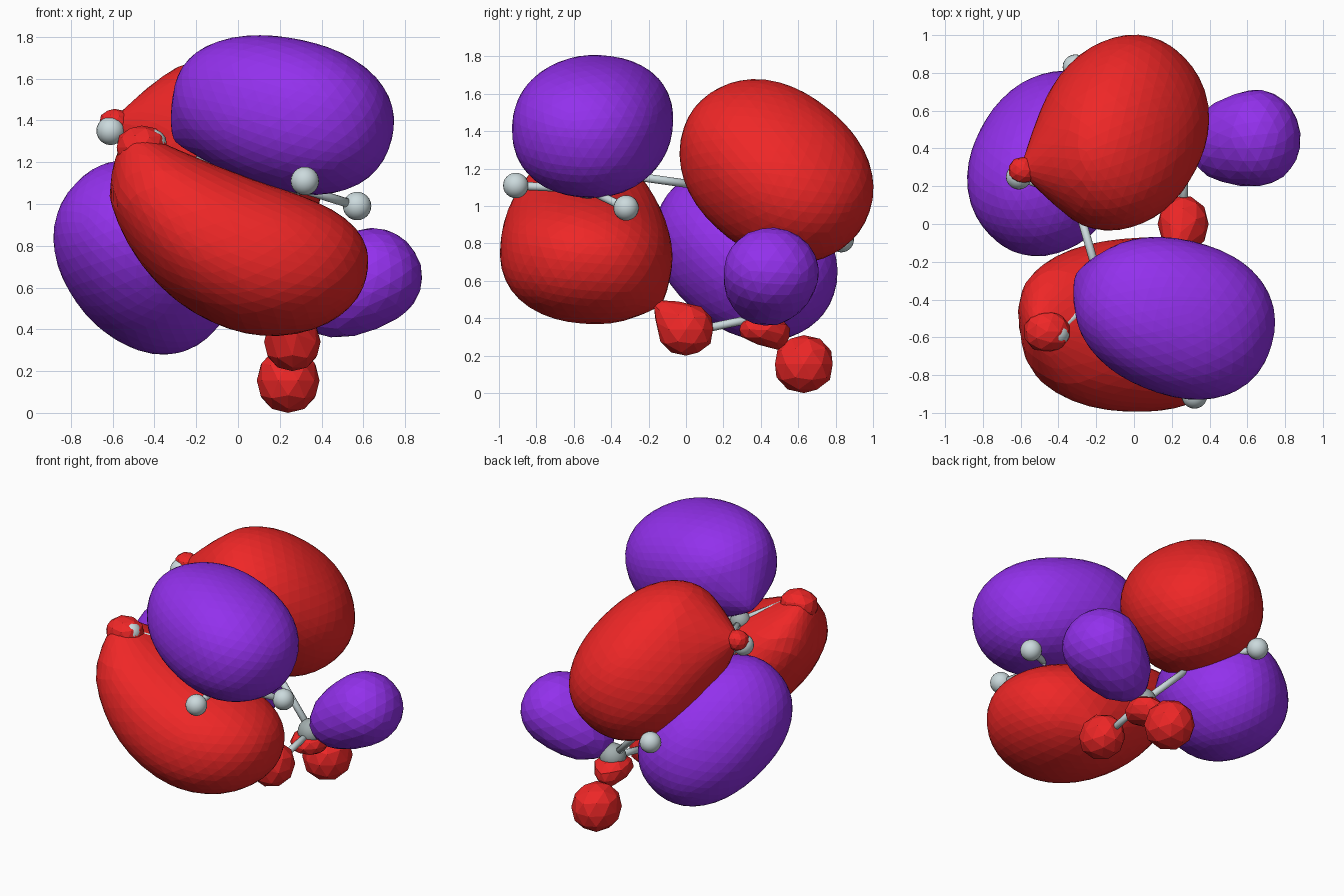
import bpy, bmesh
from mathutils import Vector as V

if "Cube" in bpy.data.objects:
    bpy.data.objects.remove(bpy.data.objects["Cube"])


def material(name, rgb):
    m = bpy.data.materials.new(name)
    m.diffuse_color = (*rgb, 1)
    m.use_nodes = True
    m.node_tree.nodes["Principled BSDF"].inputs["Base Color"].default_value = m.diffuse_color
    return m


RED = material("red", (0.86, 0.02, 0.02))
PURPLE = material("purple", (0.29, 0.03, 0.84))
PALE = material("pale", (0.60, 0.70, 0.72))
GREY = material("grey", (0.36, 0.42, 0.42))


def finish(name, bm, mat, smooth=False):
    for f in bm.faces:
        f.smooth = smooth
    me = bpy.data.meshes.new(name)
    bm.to_mesh(me)
    bm.free()
    me.materials.append(mat)
    ob = bpy.data.objects.new(name, me)
    bpy.context.collection.objects.link(ob)
    return ob


# Lobe: a slightly boxy ellipsoid with a long axis and a normal, optionally
# bent, tapered and drawn out into horns (target, reach, strength)
def lobe(name, mat, centre, axis, normal, size, down=None, back=None,
         bend=0.0, taper=0.0, horns=(), detail=4, power=2.2):
    L, N = V(axis).normalized(), V(normal).normalized()
    T = N.cross(L).normalized()
    a, b, c = size
    bm = bmesh.new()
    bmesh.ops.create_icosphere(bm, subdivisions=detail, radius=1)
    for v in bm.verts:
        u, t, w = v.co / sum(abs(k) ** power for k in v.co) ** (1 / power)
        width = 1 + taper * u
        up = c if w > 0 else (down or c)
        along = a if u > 0 else (back or a)
        p = V(centre) + L * (u * along) + T * (t * b * width)
        p += N * (w * up * width + bend * u * u * (1 - 0.3 * u))
        for target, reach, strength in horns:
            d = (p - V(target)).length
            k = min(0.9, max(0, 1 - d / reach) * strength)
            p = p.lerp(V(target), k)
        v.co = p
    return finish(name, bm, mat)


def ball(name, at, r, mat):
    bm = bmesh.new()
    bmesh.ops.create_uvsphere(bm, u_segments=20, v_segments=12, radius=r)
    bmesh.ops.translate(bm, verts=bm.verts, vec=V(at))
    finish(name, bm, mat, True)


def rod(name, p, q):
    p, q = V(p), V(q)
    bm = bmesh.new()
    bmesh.ops.create_cone(bm, cap_ends=True, segments=12, radius1=0.022,
                          radius2=0.022, depth=(q - p).length)
    rot = (q - p).to_track_quat('Z', 'Y')
    for v in bm.verts:
        v.co = rot @ v.co + (p + q) / 2
    finish(name, bm, PALE, True)


# Skeleton: carbon chain and hydrogens
carbons = [(0.25, -0.53, 1.09), (-0.17, -0.35, 1.17), (-0.31, 0.14, 1.10),
           (-0.13, 0.48, 0.82), (0.27, 0.41, 0.41)]
hydrogens = [(0, (0.32, -0.91, 1.11)), (0, (0.57, -0.32, 0.99)),
             (1, (-0.41, -0.58, 1.29)), (2, (-0.61, 0.25, 1.35)),
             (3, (-0.31, 0.83, 0.82)), (4, (0.26, 0.03, 0.33)),
             (4, (0.24, 0.62, 0.16)), (4, (0.61, 0.46, 0.60))]
for i, c in enumerate(carbons):
    ball(f"carbon_{i + 1}", c, 0.085 if i == 4 else 0.065, GREY)
    if i:
        rod(f"chain_bond_{i}", carbons[i - 1], c)
for i, (c, h) in enumerate(hydrogens):
    ball(f"hydrogen_{i + 1}", h, 0.068, PALE)
    rod(f"hydrogen_bond_{i + 1}", carbons[c], h)

# Front pair of lobes, above and below the first double bond
N1 = (0.24, 0.095, 0.966)
lobe("front_upper_lobe", PURPLE, (0.215, -0.49, 1.44), (0.92, -0.29, -0.22),
     (0.24, 0.05, 0.966), (0.54, 0.41, 0.355), down=0.37, taper=0.06,
     horns=[((-0.36, -0.25, 1.27), 0.35, 0.9)])
lobe("front_lower_lobe", RED, (0.0, -0.535, 0.75), (0.9, 0.03, -0.34), N1,
     (0.625, 0.46, 0.37), down=0.34, back=0.72, bend=0.17, taper=0.05,
     horns=[((-0.48, -0.57, 1.35), 0.36, 0.9), ((0.2, -0.1, 0.44), 0.2, 0.6)])
lobe("front_lower_tip", RED, (-0.46, -0.57, 1.27), (1, 0, 0), (0, 0, 1),
     (0.125, 0.11, 0.105), detail=2)

# Back pair of lobes, either side of the second double bond
N2, L2 = (0.67, 0.23, 0.71), (0.38, 0.71, -0.59)
lobe("back_upper_lobe", RED, (-0.06, 0.485, 1.195), L2, N2,
     (0.56, 0.435, 0.39), down=0.43,
     horns=[((-0.62, 0.28, 1.40), 0.42, 1.2)])
lobe("back_upper_tip", RED, (-0.59, 0.285, 1.39), (1, 0, 0), (0, 0, 1),
     (0.075, 0.07, 0.065), detail=2)
lobe("back_lower_lobe", PURPLE, (-0.445, 0.32, 0.745), L2, N2,
     (0.535, 0.405, 0.38), down=0.385)

# Lobes on the end group
lobe("side_lobe", PURPLE, (0.64, 0.455, 0.64), (0.8, 0.12, 0.5), (-0.5, 0, 0.8),
     (0.245, 0.255, 0.24), down=0.225, back=0.41, taper=0.05, detail=3, power=2,
     horns=[((0.29, 0.41, 0.43), 0.2, 0.7)])
lobe("small_front_lobe", RED, (0.26, 0.0, 0.34), (0, 1, 0), (0, 0, 1),
     (0.15, 0.135, 0.14), detail=2, horns=[((0.2, -0.21, 0.53), 0.27, 1.2)])
lobe("small_bottom_lobe", RED, (0.24, 0.63, 0.155), (0, 1, 0), (0, 0, 1),
     (0.16, 0.15, 0.155), detail=2)
lobe("small_joint_lobe", RED, (0.26, 0.43, 0.34), (0, 1, 0), (0, 0, 1),
     (0.15, 0.12, 0.08), detail=2, horns=[((0.25, 0.51, 0.22), 0.2, 1.2)])
